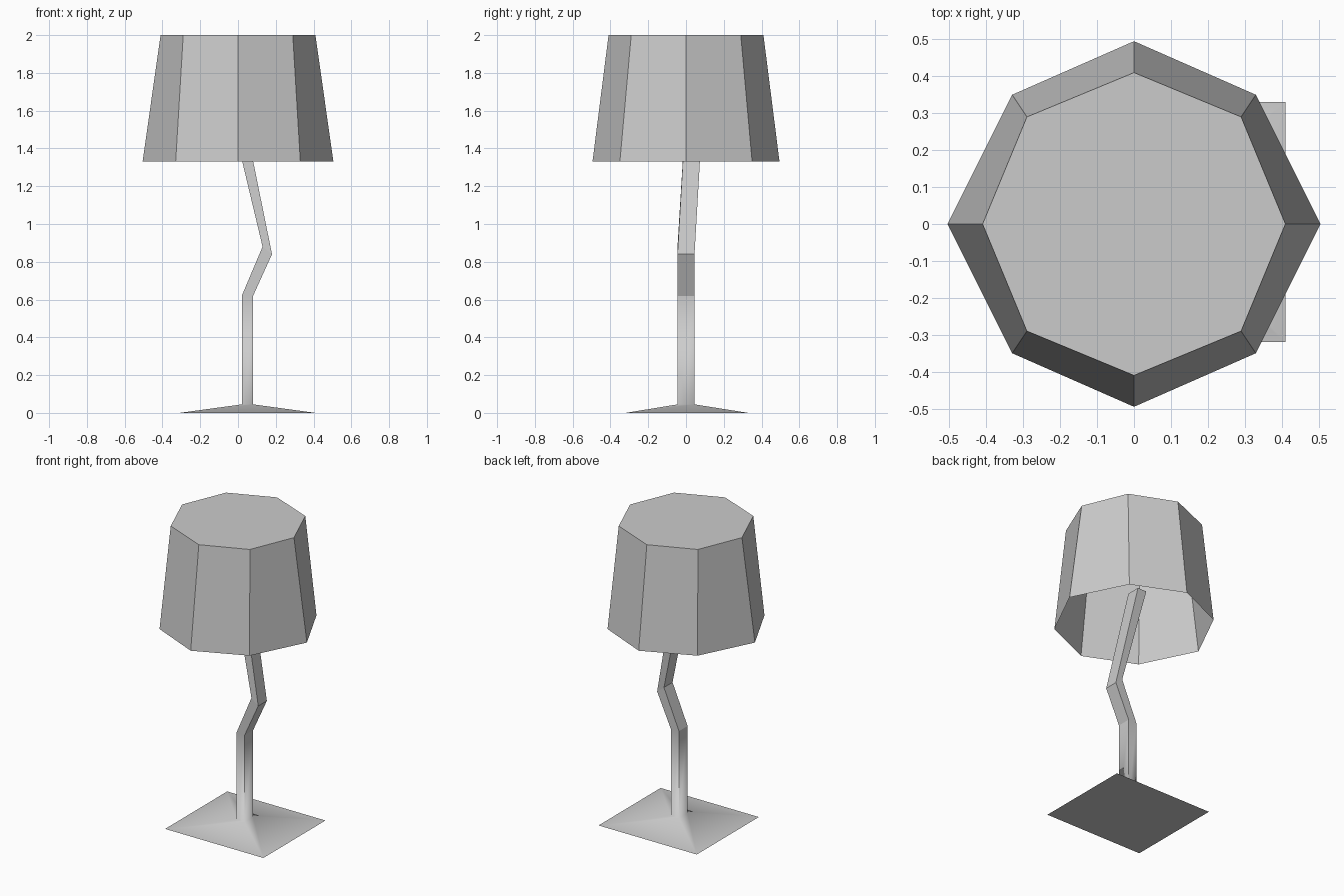
import bpy
import bmesh
from math import pi, cos, sin

if "Cube" in bpy.data.objects:
    bpy.data.objects.remove(bpy.data.objects["Cube"], do_unlink=True)

# Single grey finish
grey = bpy.data.materials.new("light grey")
grey.use_nodes = True
grey.diffuse_color = (0.6, 0.6, 0.6, 1)
grey.node_tree.nodes["Principled BSDF"].inputs["Base Color"].default_value = (0.6, 0.6, 0.6, 1)


def loft(name, rings, cap_bottom, smooth_bands=0):
    """Skin stacked rings; the lowest bands are smooth, the rest flat."""
    bm = bmesh.new()
    loops = [[bm.verts.new(p) for p in ring] for ring in rings]
    n = len(loops[0])
    for band, (low, high) in enumerate(zip(loops, loops[1:])):
        for i in range(n):
            j = (i + 1) % n
            face = bm.faces.new((low[i], low[j], high[j], high[i]))
            face.smooth = band < smooth_bands
    bm.faces.new(loops[-1])
    if cap_bottom:
        bm.faces.new(loops[0][::-1])
    # Keep the upright corners of the stem crisp
    for edge in bm.edges:
        a, b = edge.verts
        if abs(a.co.z - b.co.z) > 0.1:
            edge.smooth = False
    mesh = bpy.data.meshes.new(name)
    bm.to_mesh(mesh)
    bm.free()
    mesh.materials.append(grey)
    obj = bpy.data.objects.new(name, mesh)
    bpy.context.collection.objects.link(obj)
    return obj


def section(x0, x1, y0, y1, z_left, z_right):
    """Four-cornered stem section, tilted along x."""
    return [(x0, y0, z_left), (x1, y0, z_right), (x1, y1, z_right), (x0, y1, z_left)]


def octagon(rx, ry, dx, dy, z):
    """Eight corners: rx, ry on the axes and dx, dy on the diagonals."""
    ring = []
    for i in range(8):
        c, s = cos(i * pi / 4), sin(i * pi / 4)
        if i % 2:
            ring.append((dx if c > 0 else -dx, dy if s > 0 else -dy, z))
        else:
            ring.append((rx * c, ry * s, z))
    return ring


# Square foot rising into a crooked stem
loft("foot_and_stem", [
    section(-0.31, 0.41, -0.32, 0.33, 0, 0),
    section(0.02, 0.08, -0.045, 0.045, 0.045, 0.045),
    section(0.02, 0.08, -0.045, 0.045, 0.62, 0.62),
    section(0.13, 0.18, -0.045, 0.045, 0.88, 0.84),
    section(-0.025, 0.04, -0.005, 0.085, 1.53, 1.53),
], cap_bottom=True, smooth_bands=2)

# Eight-sided shade, closed on top and open below
loft("lamp_shade", [
    octagon(0.505, 0.495, 0.33, 0.35, 1.33),
    octagon(0.41, 0.41, 0.29, 0.29, 2.0),
], cap_bottom=False)
